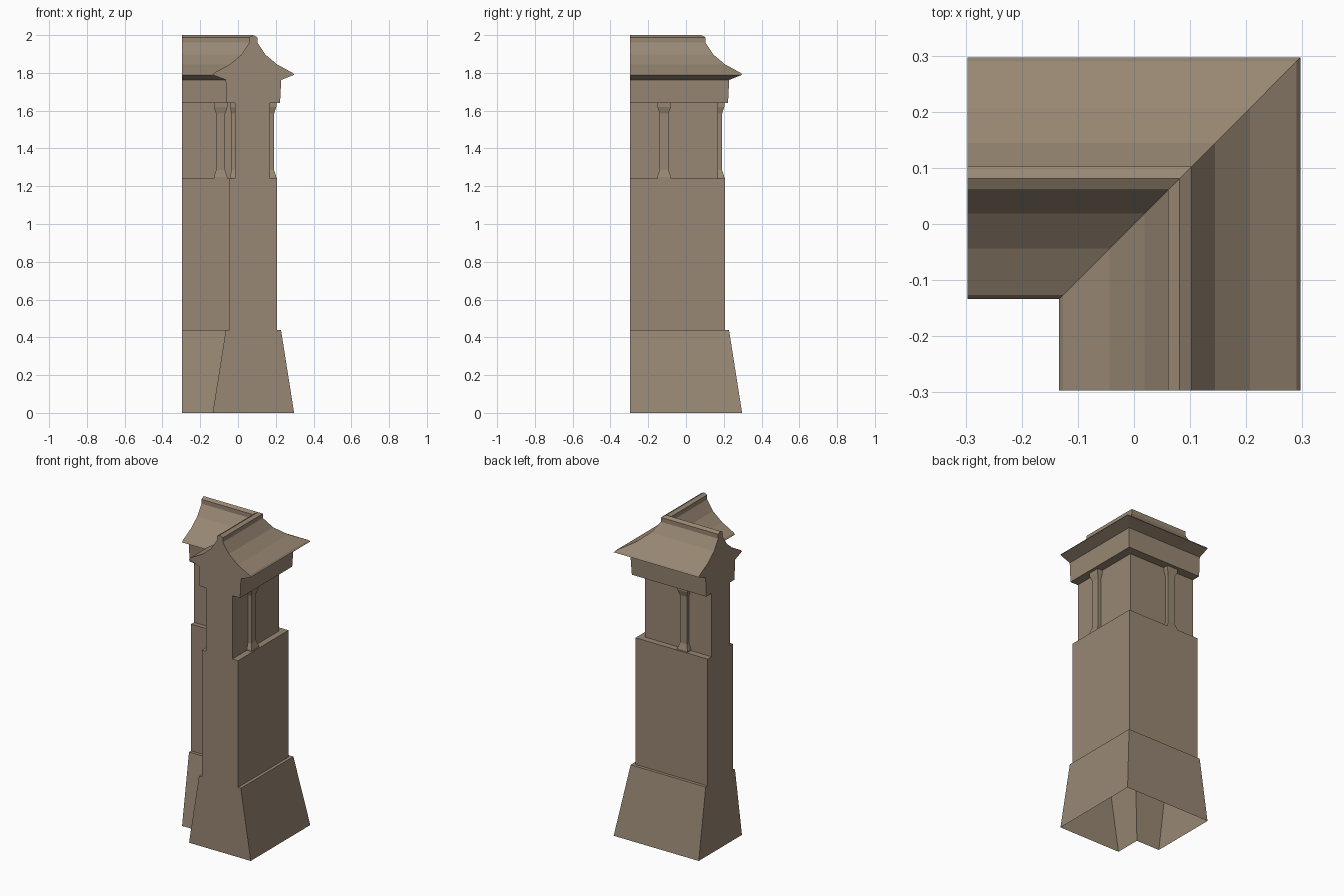
import bpy, bmesh

if "Cube" in bpy.data.objects:
    bpy.data.objects.remove(bpy.data.objects["Cube"])

C = 0.0815      # wall centre line on both arms
END = -0.297    # where both arms stop

stone = bpy.data.materials.new("brown_stone")
stone.diffuse_color = (0.315, 0.245, 0.172, 1)
stone.use_nodes = True
stone.node_tree.nodes["Principled BSDF"].inputs["Base Color"].default_value = stone.diffuse_color


def finish(bm, name):
    bmesh.ops.recalc_face_normals(bm, faces=bm.faces)
    mesh = bpy.data.meshes.new(name)
    bm.to_mesh(mesh)
    bm.free()
    mesh.materials.append(stone)
    obj = bpy.data.objects.new(name, mesh)
    bpy.context.collection.objects.link(obj)
    return obj


def half_profile(niche):
    # (distance from centre line, height), from foot to ridge
    return [(0.2155, 0), (0.146, 0.44), (0.126, 0.44), (0.126, 1.24),
            (niche, 1.24), (niche, 1.64), (0.141, 1.64), (0.147, 1.763),
            (0.2155, 1.79), (0.208, 1.80), (0.125, 1.845), (0.063, 1.897),
            (0.021, 1.96), (0.021, 1.988)]


# Corner wall: the profile swept round a mitred right angle, open underneath
outer = half_profile(0.087)
inner = [(-d, z) for d, z in half_profile(0.097)]
profile = outer + [(0, 2.0)] + inner[::-1]
bm = bmesh.new()
rings = []
for place in (lambda r: (END, r), lambda r: (r, r), lambda r: (r, END)):
    rings.append([bm.verts.new((*place(C + d), z)) for d, z in profile])
for a, b in zip(rings, rings[1:]):
    for i in range(len(profile) - 1):
        bm.faces.new((a[i], a[i + 1], b[i + 1], b[i]))
bm.faces.new(rings[0])
bm.faces.new(rings[2])
finish(bm, "corner_wall")


# Pillars standing in the niches, flared at foot and head
def pillar(name, centre, back, shaft, flare, swap):
    bm = bmesh.new()
    prev = None
    for z, wide in ((1.24, 1), (1.25, 1), (1.285, 0), (1.585, 0), (1.62, 1), (1.64, 1)):
        w = 0.036 if wide else 0.024
        f = flare if wide else shaft
        pts = [(centre - w, C + back), (centre - w, C + f),
               (centre + w, C + f), (centre + w, C + back)]
        ring = [bm.verts.new((v, u, z) if swap else (u, v, z)) for u, v in pts]
        if prev:
            for i in range(3):
                bm.faces.new((prev[i], prev[i + 1], ring[i + 1], ring[i]))
        prev = ring
    finish(bm, name)


for swap, arm in ((False, "back"), (True, "side")):
    pillar(arm + "_outer_pillar", -0.116, 0.087, 0.110, 0.121, swap)
    pillar(arm + "_inner_pillar", -0.092, -0.097, -0.116, -0.124, swap)
